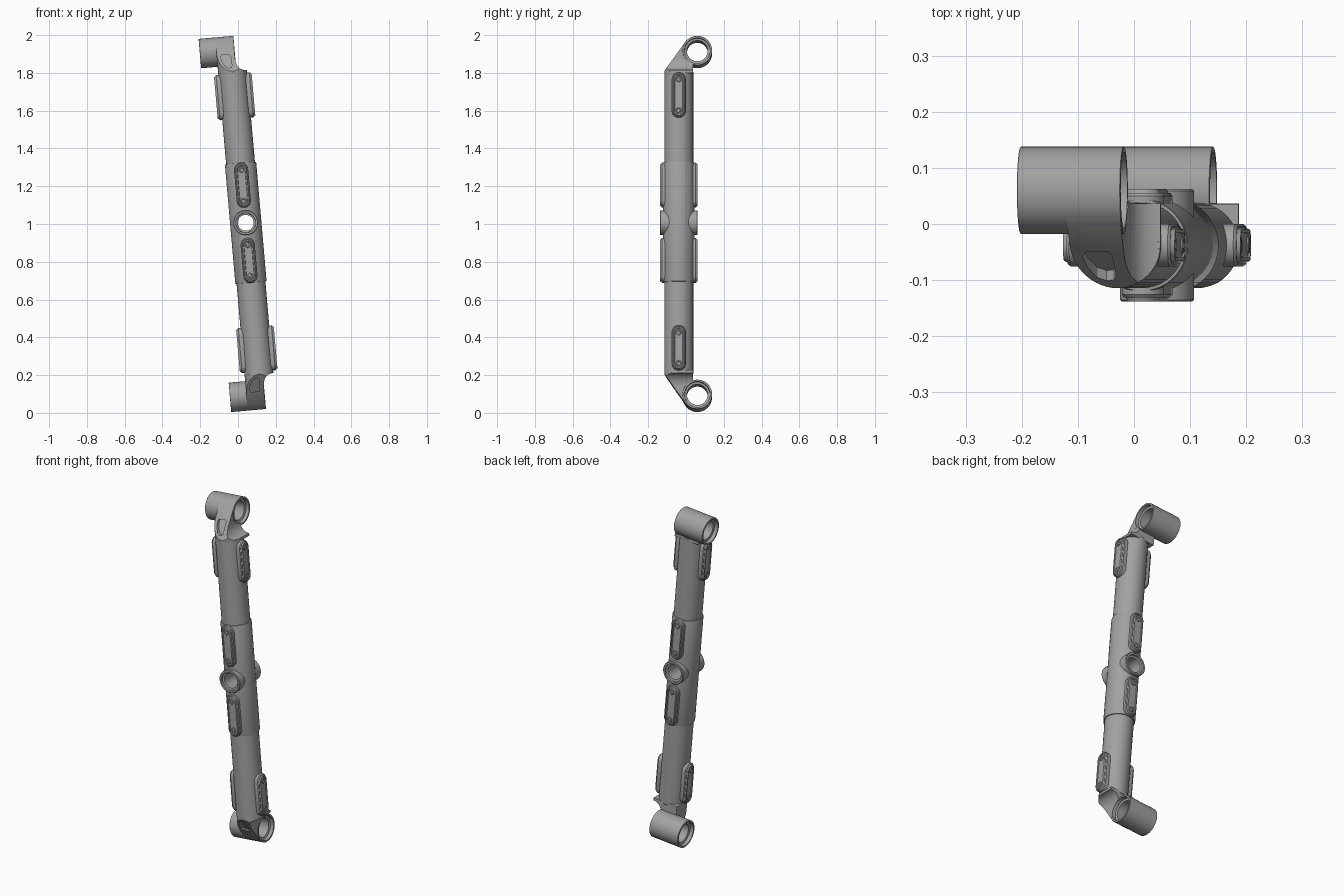
import bpy, bmesh, math
from mathutils import Matrix, Vector

if "Cube" in bpy.data.objects:
    bpy.data.objects.remove(bpy.data.objects["Cube"])

# Whole strut leans 5 degrees in the x-z plane
PLACE = Matrix.Translation((0.041, -0.038, 1.0065)) @ Matrix.Rotation(math.radians(-5), 4, 'Y')
MIRROR = Matrix.Scale(-1, 4, (0, 0, 1))
TO_X = Matrix.Rotation(math.pi / 2, 4, 'Y')
TO_Y = Matrix.Rotation(math.pi / 2, 4, 'X')

grey = bpy.data.materials.new("steel_grey")
grey.diffuse_color = (0.36, 0.36, 0.36, 1)
grey.use_nodes = True
grey.node_tree.nodes["Principled BSDF"].inputs["Base Color"].default_value = grey.diffuse_color
parts = []


def loft(name, rings, matrix=Matrix(), closed=False, keep=True):
    """Skin equal-sized loops; cap the ends, or join last to first."""
    bm = bmesh.new()
    loops = [[bm.verts.new(matrix @ Vector(p)) for p in ring] for ring in rings]
    pairs = list(zip(loops, loops[1:]))
    if closed:
        pairs.append((loops[-1], loops[0]))
    n = len(loops[0])
    for a, b in pairs:
        for i in range(n):
            j = (i + 1) % n
            bm.faces.new((a[i], a[j], b[j], b[i]))
    if not closed:
        bm.faces.new(loops[0])
        bm.faces.new(loops[-1])
    bmesh.ops.recalc_face_normals(bm, faces=bm.faces)
    me = bpy.data.meshes.new(name)
    bm.to_mesh(me)
    bm.free()
    return add(name, me, keep)


def add(name, me, keep=True):
    ob = bpy.data.objects.new(name, me)
    bpy.context.collection.objects.link(ob)
    if keep:
        if not me.materials:
            me.materials.append(grey)
        parts.append(ob)
    return ob


def lathe(name, profile, matrix=Matrix(), closed=False, keep=True, n=48):
    rings = [[(r * math.cos(2 * math.pi * i / n), r * math.sin(2 * math.pi * i / n), h)
              for i in range(n)] for r, h in profile]
    return loft(name, rings, matrix, closed, keep)


def pill(name, steps, straight, matrix, n=24):
    """Stepped capsule standing out towards -y."""
    rings = []
    for w, h in steps:
        ring = []
        for i in range(n):
            a = 2 * math.pi * (i + 0.5) / n
            ring.append((w * math.cos(a), -h,
                         w * math.sin(a) + math.copysign(straight, math.sin(a))))
        rings.append(ring)
    return loft(name, rings, matrix)


def boolean(ob, cutter, op):
    mod = ob.modifiers.new("cut", 'BOOLEAN')
    mod.object, mod.operation, mod.solver = cutter, op, 'EXACT'
    bpy.context.view_layer.update()
    dg = bpy.context.evaluated_depsgraph_get()
    me = bpy.data.meshes.new_from_object(ob.evaluated_get(dg))
    ob.modifiers.clear()
    ob.data = me
    bpy.data.objects.remove(cutter)


def mirrored(ob, name):
    me = ob.data.copy()
    me.transform(MIRROR)
    me.flip_normals()
    return add(name, me)


def ring_profile(R, L, counter, depth, bore, ch):
    half = [(R - ch, L), (counter + 0.001, L), (counter, L - depth), (bore, L - depth - 0.003)]
    return [(R, -L + ch), (R, L - ch)] + half + [(r, -h) for r, h in reversed(half)]


# Main tube with the thicker middle sleeve
half = [(0.083, 0.310), (0.081, 0.317), (0.0765, 0.3175), (0.0765, 0.800), (0.073, 0.805)]
tube = lathe("tube_and_sleeve", [(r, -h) for r, h in reversed(half)] + half)
boolean(tube, lathe("hole_cutter", [(0.055, -0.2), (0.055, 0.2)], TO_Y, keep=False), 'DIFFERENCE')

# Cross bushing through the middle
lathe("pivot_bushing", ring_profile(0.066, 0.100, 0.052, 0.010, 0.042, 0.003), TO_Y, True)

# Bolted pads: front and back of the sleeve, both sides of the tube ends
PAD = [(0.038, 0.055), (0.038, 0.088), (0.034, 0.093), (0.031, 0.093),
       (0.028, 0.100), (0.022, 0.100), (0.020, 0.096)]
BOLT = [(0.015, 0.090), (0.015, 0.0985), (0.013, 0.100), (0.008, 0.100), (0.007, 0.0965)]
for where, angle, z in (("front", 0, 0.20), ("back", 180, 0.20), ("right", 90, 0.672), ("left", 270, 0.672)):
    for level, s in (("upper", 1), ("lower", -1)):
        m = Matrix.Translation((0, 0, s * z)) @ Matrix.Rotation(math.radians(angle), 4, 'Z')
        pill(f"{level}_{where}_pad", PAD, 0.082, m)
        for k in (-1, 1):
            pill(f"{level}_{where}_bolt", BOLT, 0, m @ Matrix.Translation((0, 0, k * 0.082)))

# Eye lug at the end
LUG_X, LUG_Y, LUG_Z = -0.0715, 0.098, 0.9135
lug_at = Matrix.Translation((LUG_X, LUG_Y, LUG_Z)) @ TO_X
lug = lathe("upper_eye_lug", ring_profile(0.078, 0.0925, 0.067, 0.02, 0.055, 0.001), lug_at, True)

# Arm: rounded column trimmed by its side and front outlines
R = 0.0764
foot = [(R * math.cos(a), R * math.sin(a))
        for a in (math.pi + math.pi * i / 24 for i in range(25))] + [(R, 0.12), (-R, 0.12)]
arm = loft("upper_arm", [[(x, y, z) for x, y in foot] for z in (0.78, 1.02)])
side = [(-0.09, 0.79), (0.074, 0.79), (0.076, 0.86), (0.098, 0.88), (0.098, 0.988),
        (0.060, 0.981), (0.040, 0.968), (-0.078, 0.803), (-0.09, 0.803)]
boolean(arm, loft("side_cutter", [[(x, y, z) for y, z in side] for x in (-0.2, 0.2)], keep=False), 'INTERSECT')
front = [(-0.09, 0.77), (0.09, 0.77), (0.09, 0.804), (0.070, 0.805), (0.053, 0.809), (0.039, 0.818),
         (0.028, 0.832), (0.022, 0.850), (0.019, 0.875), (0.019, 1.05), (-0.09, 1.05)]
boolean(arm, loft("front_cutter", [[(x, y, z) for x, z in front] for y in (-0.2, 0.2)], keep=False), 'INTERSECT')

# Sloping pocket in the arm, and clearance for the eye bore
pocket = [(-0.050, 0.895), (-0.010, 0.896), (-0.003, 0.888), (0.000, 0.835), (-0.005, 0.826),
          (-0.018, 0.824), (-0.034, 0.832), (-0.050, 0.858), (-0.056, 0.884)]
floor = [(x, -0.078 + (z - 0.803) * 0.715 + 0.018, z) for x, z in pocket]
boolean(arm, loft("pocket_cutter", [[(x, -0.25, z) for x, z in pocket], floor], keep=False), 'DIFFERENCE')
boolean(arm, lathe("bore_cutter", [(0.071, -0.2), (0.071, 0.2)], lug_at, keep=False), 'DIFFERENCE')

# Same end mirrored to the bottom
mirrored(lug, "lower_eye_lug")
mirrored(arm, "lower_arm")

# Place the parts and shade them
bpy.ops.object.select_all(action='DESELECT')
for ob in parts:
    ob.data.transform(PLACE)
    ob.select_set(True)
bpy.context.view_layer.objects.active = parts[0]
bpy.ops.object.shade_smooth_by_angle(angle=math.radians(30))
